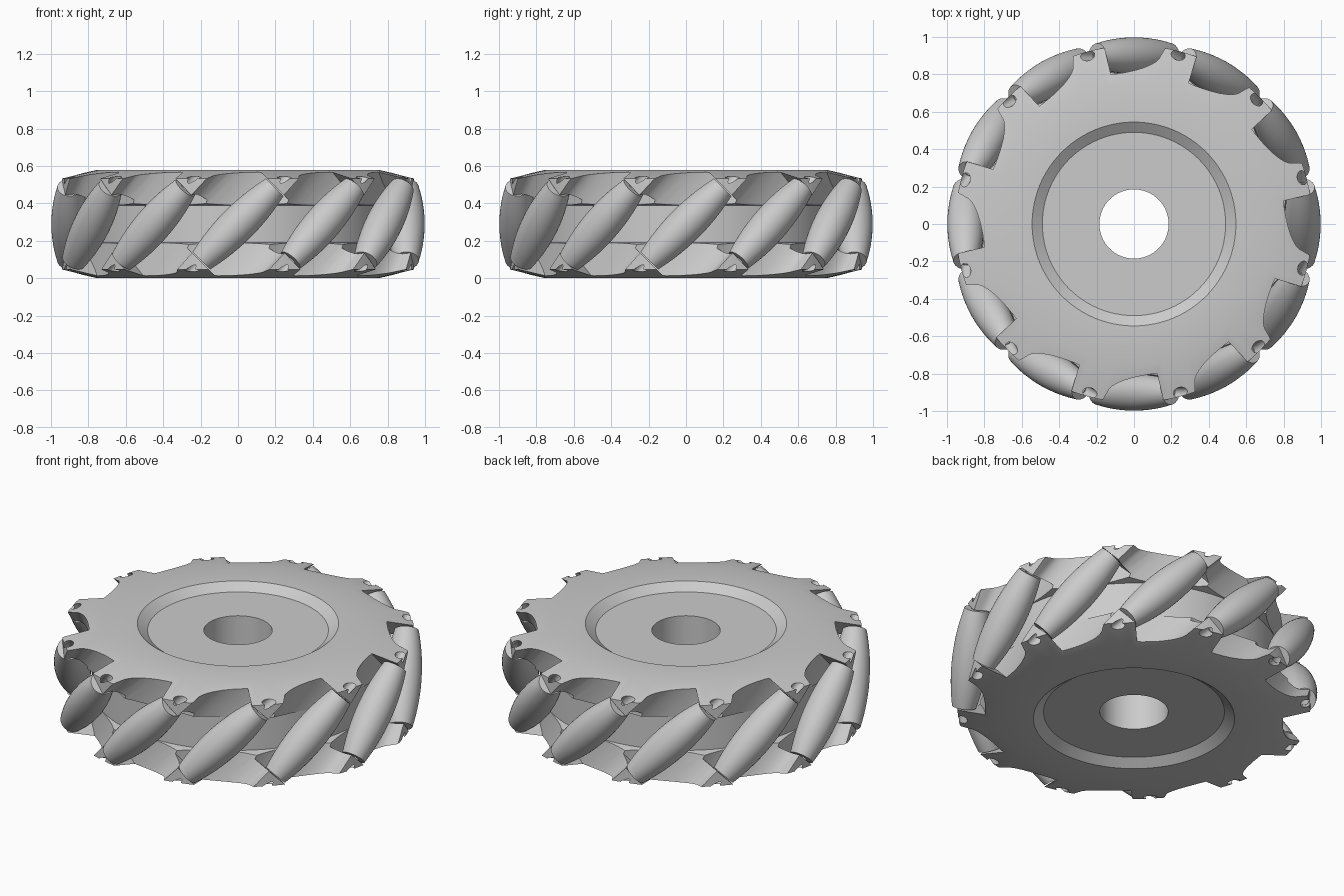
import bpy, bmesh, math
from mathutils import Matrix, Vector

if "Cube" in bpy.data.objects:
    bpy.data.objects.remove(bpy.data.objects["Cube"], do_unlink=True)

COUNT = 12          # rollers round the wheel
HEIGHT = 0.58
AXIS_R = 0.9        # distance of roller axes from the wheel centre
HALF_LEN = 0.277    # half length of a roller
HOLE_R = 0.028

grey = bpy.data.materials.new("light_grey")
grey.use_nodes = True
colour = (0.6, 0.6, 0.6, 1)
grey.diffuse_color = colour
grey.node_tree.nodes["Principled BSDF"].inputs["Base Color"].default_value = colour


def add_object(name, bm):
    bmesh.ops.recalc_face_normals(bm, faces=bm.faces)
    mesh = bpy.data.meshes.new(name)
    bm.to_mesh(mesh)
    bm.free()
    mesh.materials.append(grey)
    obj = bpy.data.objects.new(name, mesh)
    bpy.context.collection.objects.link(obj)
    return obj


def select(obj):
    bpy.ops.object.select_all(action='DESELECT')
    obj.select_set(True)
    bpy.context.view_layer.objects.active = obj


def lathe(name, profile, segments):
    """Spin a closed (radius, z) loop round z."""
    bm = bmesh.new()
    rings = []
    for i in range(segments):
        a = 2 * math.pi * i / segments
        rings.append([bm.verts.new((r * math.cos(a), r * math.sin(a), z)) for r, z in profile])
    n = len(profile)
    for i in range(segments):
        a, b = rings[i], rings[(i + 1) % segments]
        for j in range(n):
            k = (j + 1) % n
            bm.faces.new((a[j], b[j], b[k], a[k]))
    return add_object(name, bm)


def prism(name, section, half):
    """Extrude an (x, y) outline along z, both ways."""
    bm = bmesh.new()
    low = [bm.verts.new((x, y, -half)) for x, y in section]
    high = [bm.verts.new((x, y, half)) for x, y in section]
    bm.faces.new(low[::-1])
    bm.faces.new(high)
    for i in range(len(section)):
        j = (i + 1) % len(section)
        bm.faces.new((low[i], low[j], high[j], high[i]))
    return add_object(name, bm)


def roller_frame(i):
    """Local x points outward, local z runs along the 45 degree roller axis."""
    a = 2 * math.pi * i / COUNT
    out = Vector((math.cos(a), math.sin(a), 0))
    along = Vector((-math.sin(a), math.cos(a), 1)).normalized()
    frame = Matrix((out, along.cross(out), along)).transposed().to_4x4()
    frame.translation = out * AXIS_R + Vector((0, 0, HEIGHT / 2))
    return frame


def cut(target, cutter):
    mod = target.modifiers.new("cut", 'BOOLEAN')
    mod.operation = 'DIFFERENCE'
    mod.solver = 'EXACT'
    mod.object = cutter
    cutter.hide_render = True
    select(target)
    bpy.ops.object.modifier_apply(modifier=mod.name)


# Hub: dished disc with chamfered rims and a shallow groove
lower = [(0.185, 0.04), (0.49, 0.04), (0.545, 0), (0.75, 0),
         (0.955, 0.047), (0.955, 0.16), (0.79, 0.19)]
upper = [(r, HEIGHT - z) for r, z in reversed(lower)]
hub = lathe("hub", lower + upper, 96)

# Pockets that leave the mounting ears, and axle holes through the ears
arc = [math.pi * k / 20 for k in range(21)]
section = [(-0.11 * math.sin(t), -0.28 * math.cos(t)) for t in arc]
section += [(0.14, 0.315), (0.14, -0.315)]
pocket = prism("pocket_cutter", section, HALF_LEN + 0.006)
circle = [(HOLE_R * math.cos(t * 2), HOLE_R * math.sin(t * 2)) for t in arc[:-1]]
drill = prism("axle_cutter", circle, 0.6)
for cutter in (pocket, drill):
    for i in range(COUNT):
        cutter.matrix_world = roller_frame(i)
        bpy.context.view_layer.update()
        cut(hub, cutter)
for cutter in (pocket, drill):
    bpy.data.objects.remove(cutter, do_unlink=True)
select(hub)
bpy.ops.object.shade_smooth_by_angle(angle=math.radians(25))

# Rollers: barrels with a bore
steps = [k / 8 for k in range(-8, 9)]
barrel = [(0.098 - 0.032 * u * u, u * HALF_LEN) for u in steps]
barrel += [(HOLE_R, HALF_LEN), (HOLE_R, -HALF_LEN)]
roller = lathe("roller_1", barrel, 40)
select(roller)
bpy.ops.object.shade_smooth_by_angle(angle=math.radians(30))
roller.matrix_world = roller_frame(0)
for i in range(1, COUNT):
    twin = bpy.data.objects.new(f"roller_{i + 1}", roller.data)
    bpy.context.collection.objects.link(twin)
    twin.matrix_world = roller_frame(i)
